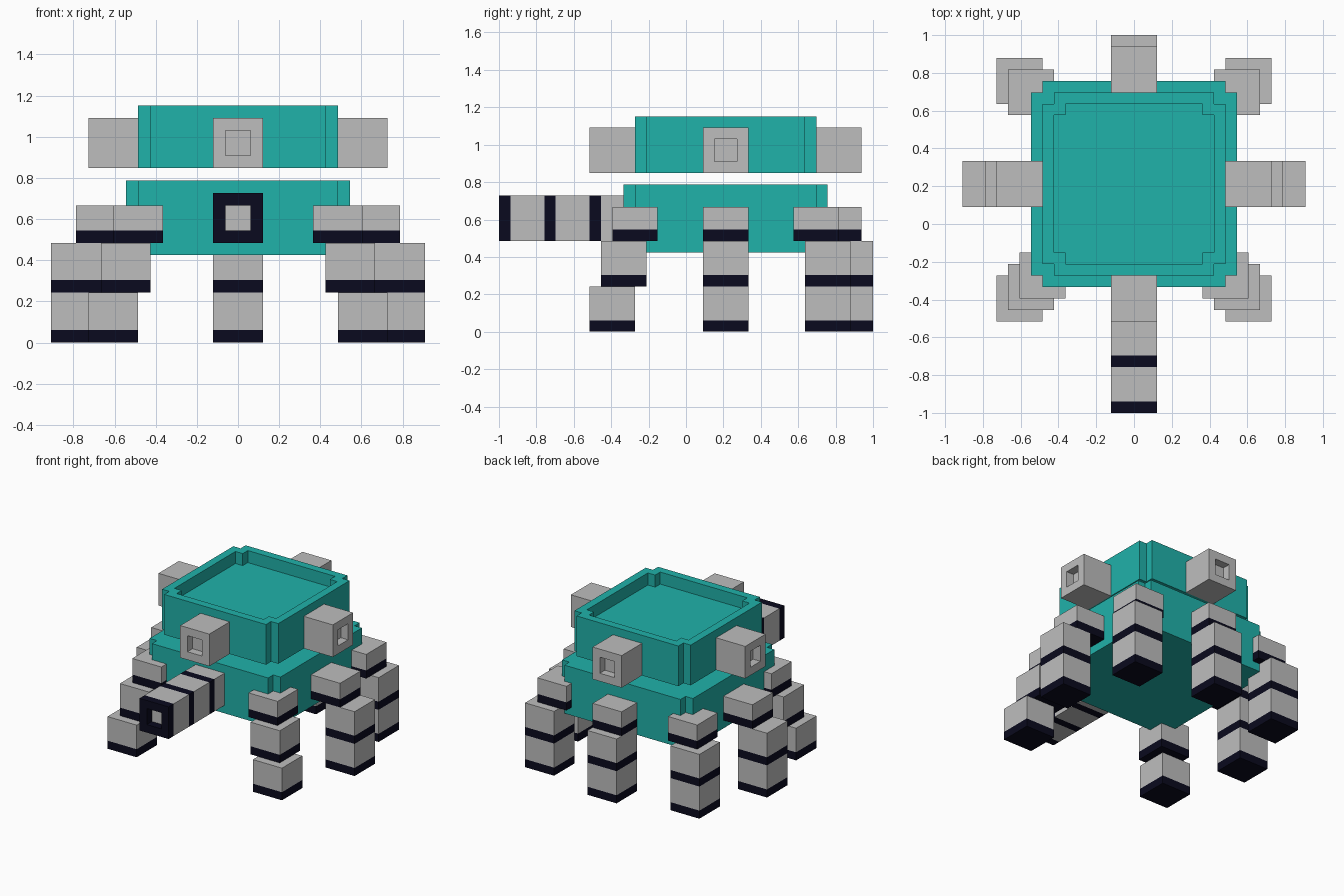
import bpy, bmesh
from mathutils import Vector

cube = bpy.data.objects.get("Cube")
if cube:
    bpy.data.objects.remove(cube, do_unlink=True)

U = 2 / 33          # one grid step of the blocky design
CY = 3.5            # body centre along y, in steps


def material(name, rgb):
    m = bpy.data.materials.new(name)
    m.use_nodes = True
    m.diffuse_color = (*rgb, 1)
    m.node_tree.nodes["Principled BSDF"].inputs["Base Color"].default_value = (*rgb, 1)
    return m


TEAL = material("teal", (0.0144, 0.445, 0.402))
GREY = material("light grey", (0.515, 0.515, 0.515))
DARK = material("dark navy", (0.003, 0.003, 0.013))


def place(p):
    """Grid steps, measured from the body centre, to scene units."""
    return Vector((p[0] * U, (p[1] + CY) * U, p[2] * U))


def finish(name, bm, mats):
    bmesh.ops.recalc_face_normals(bm, faces=bm.faces)
    mesh = bpy.data.meshes.new(name)
    bm.to_mesh(mesh)
    bm.free()
    for m in mats:
        mesh.materials.append(m)
    obj = bpy.data.objects.new(name, mesh)
    bpy.context.collection.objects.link(obj)
    return obj


def facing(bm, direction):
    """The outermost face looking along a direction."""
    d = Vector(direction)
    bm.normal_update()
    faces = [f for f in bm.faces if f.normal.dot(d) > 0.9]
    return max(faces, key=lambda f: f.calc_center_median().dot(d))


def recess(bm, direction, depth):
    """Inset a face by one step and sink it; returns the sunken floor."""
    face = facing(bm, direction)
    bmesh.ops.inset_individual(bm, faces=[face], thickness=U, use_even_offset=True)
    floor = bmesh.ops.extrude_discrete_faces(bm, faces=[face])["faces"][0]
    bmesh.ops.translate(bm, verts=floor.verts, vec=Vector(direction) * -depth * U)
    return floor


def box(bm, lo, hi):
    a, b = place(lo), place(hi)
    verts = bmesh.ops.create_cube(bm, size=1)["verts"]
    for v in verts:
        v.co = Vector([a[i] + (v.co[i] + 0.5) * (b[i] - a[i]) for i in range(3)])


def banded_block(name, lo, hi, axis, hole=False):
    """Grey block with a one-step dark band at its low end along an axis."""
    bm = bmesh.new()
    box(bm, lo, hi)
    n = Vector([float(i == axis) for i in range(3)])
    cut = place(lo) + n * U
    bmesh.ops.bisect_plane(bm, geom=bm.verts[:] + bm.edges[:] + bm.faces[:],
                           plane_co=cut, plane_no=n)
    for f in bm.faces:
        f.material_index = int((f.calc_center_median() - cut).dot(n) < 0)
    if hole:
        recess(bm, -n, 1).material_index = 0
    return finish(name, bm, [GREY, DARK])


def body(name, r, z0, z1, sink=0):
    """Square slab with a one-step notch in each corner."""
    q = r - 1
    outline = [(r, -q), (r, q), (q, q), (q, r), (-q, r), (-q, q),
               (-r, q), (-r, -q), (-q, -q), (-q, -r), (q, -r), (q, -q)]
    bm = bmesh.new()
    base = bm.faces.new([bm.verts.new(place((x, y, z0))) for x, y in outline])
    top = bmesh.ops.extrude_face_region(bm, geom=[base], use_keep_orig=True)["geom"]
    bmesh.ops.translate(bm, verts=[g for g in top if isinstance(g, bmesh.types.BMVert)],
                        vec=(0, 0, (z1 - z0) * U))
    bmesh.ops.recalc_face_normals(bm, faces=bm.faces)
    if sink:
        recess(bm, (0, 0, 1), sink)
    return finish(name, bm, [TEAL])


# Hull and floating upper deck
body("lower_body", 9, 7, 13)
body("upper_body", 8, 14, 19, sink=1.5)

# Four side turrets with a square opening
for name, dx, dy in (("front", 0, -1), ("back", 0, 1), ("left", 1, 0), ("right", -1, 0)):
    bm = bmesh.new()
    x, y = dx * 10, dy * 10
    box(bm, (x - 2, y - 2, 14), (x + 2, y + 2, 18))
    recess(bm, (dx, dy, 0), 1)
    finish(name + "_turret", bm, [GREY])

# Front cannon made of banded segments
for i, (y0, y1) in enumerate(((-20, -16), (-16, -12), (-12, -8.5))):
    banded_block(f"cannon_segment_{i + 1}", (-2, y0, 8), (2, y1, 12), 1, hole=(i == 0))

# Legs: centre of the upper, middle and foot segment
LEVELS = (("upper", 8, 11), ("middle", 4, 8), ("foot", 0, 4))


def leg(name, centres):
    for (part, z0, z1), (x, y) in zip(LEVELS, centres):
        banded_block(f"{name}_leg_{part}", (x - 2, y - 2, z0), (x + 2, y + 2, z1), 2)


for side, s in (("left", 1), ("right", -1)):
    leg("front_" + side, [(8 * s, -8), (9 * s, -9), (10 * s, -10)])
    leg("middle_" + side, [(11 * s, 0), (13 * s, 0), (13 * s, 0)])
    leg("back_" + side, [(9 * s, 8), (10 * s, 9), (10 * s, 9)])
leg("rear", [(0, 10), (0, 11), (0, 11)])
